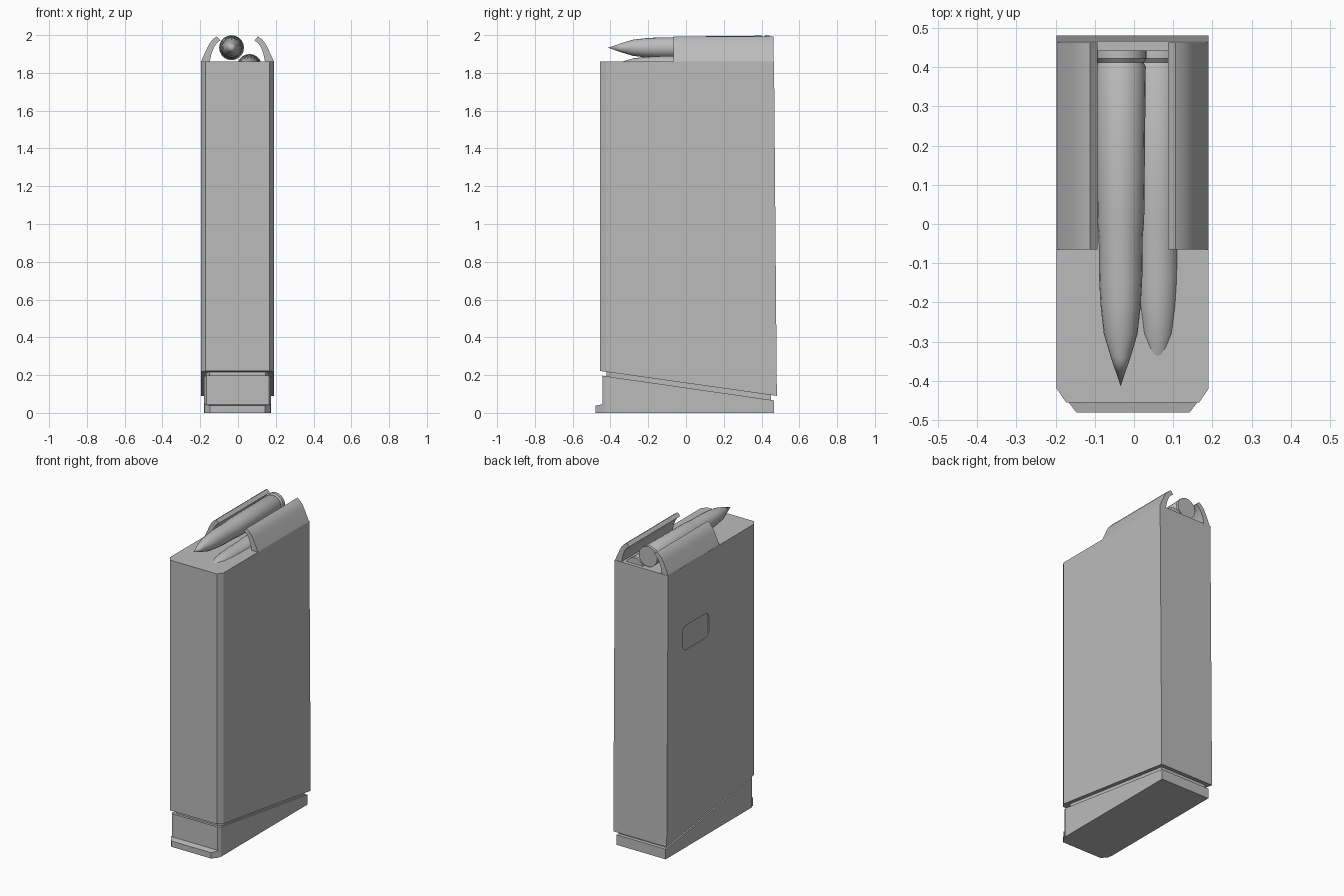
import bpy, bmesh, math

if "Cube" in bpy.data.objects:
    bpy.data.objects.remove(bpy.data.objects["Cube"])

grey = bpy.data.materials.new("plain grey")
grey.use_nodes = True
GREY = (0.5, 0.5, 0.5, 1)
grey.diffuse_color = GREY
grey.node_tree.nodes["Principled BSDF"].inputs["Base Color"].default_value = GREY


def finish(name, bm, smooth=None):
    """Turn a bmesh into a grey object, optionally smooth below an angle."""
    bmesh.ops.remove_doubles(bm, verts=bm.verts, dist=1e-5)
    bmesh.ops.recalc_face_normals(bm, faces=bm.faces)
    mesh = bpy.data.meshes.new(name)
    bm.to_mesh(mesh)
    bm.free()
    mesh.materials.append(grey)
    ob = bpy.data.objects.new(name, mesh)
    bpy.context.collection.objects.link(ob)
    bpy.ops.object.select_all(action="DESELECT")
    ob.select_set(True)
    bpy.context.view_layer.objects.active = ob
    if smooth:
        bpy.ops.object.shade_smooth_by_angle(angle=math.radians(smooth))
    return ob


def loft(name, *rings, smooth=None):
    """Skin a row of equal-length rings and cap both ends."""
    bm = bmesh.new()
    rows = [[bm.verts.new(p) for p in ring] for ring in rings]
    for a, b in zip(rows, rows[1:]):
        for i in range(len(a)):
            j = (i + 1) % len(a)
            bm.faces.new((a[i], a[j], b[j], b[i]))
    bm.faces.new(rows[0])
    bm.faces.new(rows[-1])
    return finish(name, bm, smooth)


def footprint(x0, x1, front, back, cx, cy):
    """Rectangle with its two front corners cut off."""
    return [(x0, back), (x0, front + cy), (x0 + cx, front),
            (x1 - cx, front), (x1, front + cy), (x1, back)]


def at_height(points, front_z, back_z):
    """Place a footprint on a plane that slopes from front to back."""
    y0 = min(p[1] for p in points)
    y1 = max(p[1] for p in points)
    return [(x, y, front_z + (back_z - front_z) * (y - y0) / (y1 - y0))
            for x, y in points]


# Main case with a slanted bottom and a slightly leaning back
body = loft("body",
            at_height(footprint(-0.197, 0.19, -0.455, 0.481, 0.024, 0.035), 0.222, 0.09),
            at_height(footprint(-0.197, 0.19, -0.455, 0.466, 0.024, 0.035), 1.86, 1.86))

# Shallow rounded recess on the right side
corners = []
for cy, cz, start in ((0.28, 1.43, 0), (0.08, 1.43, 90), (0.08, 1.34, 180), (0.28, 1.34, 270)):
    for step in range(4):
        a = math.radians(start + step * 30)
        corners.append((cy + 0.035 * math.cos(a), cz + 0.035 * math.sin(a)))
cutter = loft("recess_cutter", *[[(x, y, z) for y, z in corners] for x in (-0.25, -0.192)])
cutter.hide_render = True
cut = body.modifiers.new("recess", "BOOLEAN")
cut.operation = "DIFFERENCE"
cut.object = cutter
cut.solver = "EXACT"
bpy.context.view_layer.objects.active = body
bpy.ops.object.modifier_apply(modifier="recess")
bpy.data.objects.remove(cutter)

# Narrow neck, wedge-shaped base and front lip
neck = footprint(-0.17, 0.165, -0.42, 0.45, 0.02, 0.03)
loft("neck", at_height(neck, 0.16, 0.04), at_height(neck, 0.23, 0.11))
base = footprint(-0.18, 0.175, -0.443, 0.467, 0.012, 0.018)
loft("base", at_height(base, 0, 0), at_height(base, 0.197, 0.066))
lip = [(-0.178, -0.44), (-0.147, -0.48), (0.142, -0.48), (0.173, -0.44)]
loft("base_lip", at_height(lip, 0, 0), at_height(lip, 0.038, 0.046))

# Curved feed lips
outer = [(0.192, 1.86), (0.158, 1.935), (0.144, 1.96), (0.127, 1.98), (0.108, 1.993)]
inner = [(0.089, 1.973), (0.108, 1.958), (0.124, 1.935), (0.137, 1.9), (0.145, 1.86)]
for name, side, shift in (("left_feed_lip", 1, -0.002), ("right_feed_lip", -1, -0.004)):
    loft(name, *[[(side * x + shift, y, z) for x, z in outer + inner]
                 for y in (-0.065, 0.463)], smooth=30)

# Two staggered rounds, turned from one profile of (y, radius)
PROFILE = [(0.442, 0.0), (0.442, 0.066), (0.422, 0.066), (0.412, 0.058), (0.4, 0.064),
           (0.01, 0.06), (-0.035, 0.056), (-0.14, 0.055), (-0.21, 0.051),
           (-0.28, 0.043), (-0.34, 0.025), (-0.413, 0.0)]
for name, cx, cz in (("upper_round", -0.034, 1.933), ("lower_round", 0.061, 1.834)):
    bm = bmesh.new()
    verts = [bm.verts.new((cx + r, y, cz)) for y, r in PROFILE]
    edges = [bm.edges.new(pair) for pair in zip(verts, verts[1:])]
    bmesh.ops.spin(bm, geom=verts + edges, cent=(cx, 0, cz), axis=(0, 1, 0),
                   angle=math.tau, steps=20)
    finish(name, bm, 30)
